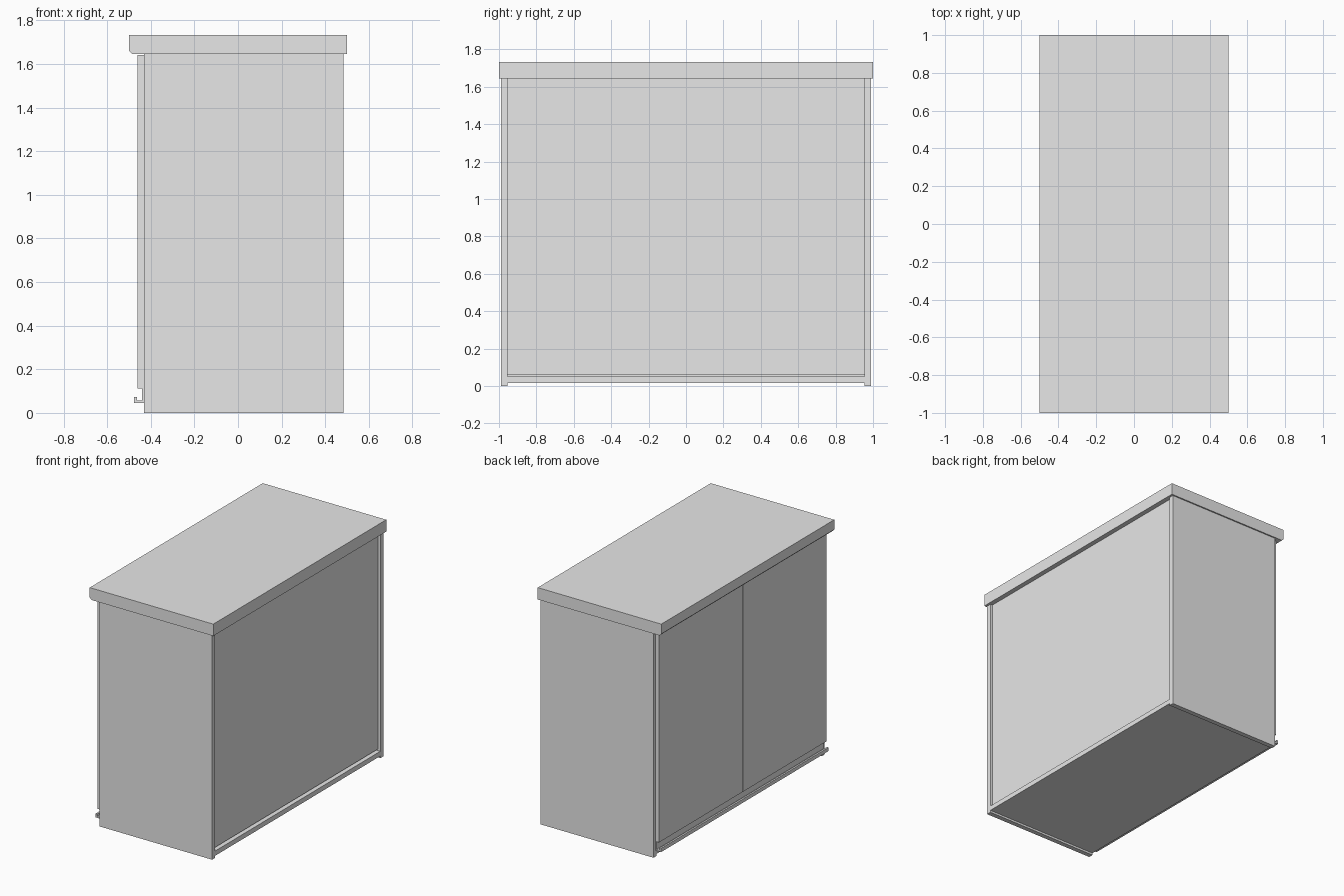
import bpy
import bmesh

cube = bpy.data.objects.get("Cube")
if cube:
    bpy.data.objects.remove(cube, do_unlink=True)

grey = bpy.data.materials.new("plain_grey")
grey.use_nodes = True
grey.diffuse_color = (0.8, 0.8, 0.8, 1)
grey.node_tree.nodes["Principled BSDF"].inputs["Base Color"].default_value = (0.8, 0.8, 0.8, 1)


def extrude_profile(name, points, y0, y1):
    """Extrude an (x, z) outline along y."""
    bm = bmesh.new()
    face = bm.faces.new([bm.verts.new((x, y0, z)) for x, z in points])
    out = bmesh.ops.extrude_face_region(bm, geom=[face])
    moved = [v for v in out["geom"] if isinstance(v, bmesh.types.BMVert)]
    bmesh.ops.translate(bm, verts=moved, vec=(0, y1 - y0, 0))
    bmesh.ops.recalc_face_normals(bm, faces=bm.faces)
    mesh = bpy.data.meshes.new(name)
    bm.to_mesh(mesh)
    bm.free()
    mesh.materials.append(grey)
    obj = bpy.data.objects.new(name, mesh)
    bpy.context.collection.objects.link(obj)
    return obj


def panel(name, x0, x1, y0, y1, z0, z1):
    return extrude_profile(name, [(x0, z0), (x1, z0), (x1, z1), (x0, z1)], y0, y1)


FRONT, BACK = -0.43, 0.483
INNER, OUTER = 0.955, 0.99
TOP_Z = 1.645

# Worktop with a chamfered lower edge on the door side
extrude_profile("worktop", [(-0.5, 1.732), (0.5, 1.732), (0.5, TOP_Z),
                            (-0.485, TOP_Z), (-0.5, 1.66)], -1, 1)

# Carcass
panel("right_side_panel", FRONT, BACK, -OUTER, -INNER, 0, TOP_Z)
panel("left_side_panel", FRONT, BACK, INNER, OUTER, 0, TOP_Z)
panel("bottom_panel", FRONT, BACK, -INNER, INNER, 0.015, 0.05)
panel("back_panel", 0.45, 0.465, -INNER, INNER, 0.062, TOP_Z)

# Pair of doors with a narrow gap between them
panel("right_door", -0.46, FRONT - 0.002, -0.968, -0.002, 0.112, 1.64)
panel("left_door", -0.46, FRONT - 0.002, 0.002, 0.968, 0.112, 1.64)

# Hooked rail under the doors
extrude_profile("lower_rail", [(FRONT, 0.045), (FRONT, 0.112), (-0.441, 0.112),
                               (-0.441, 0.056), (-0.463, 0.056), (-0.463, 0.072),
                               (-0.476, 0.072), (-0.476, 0.045)], -0.968, 0.968)
